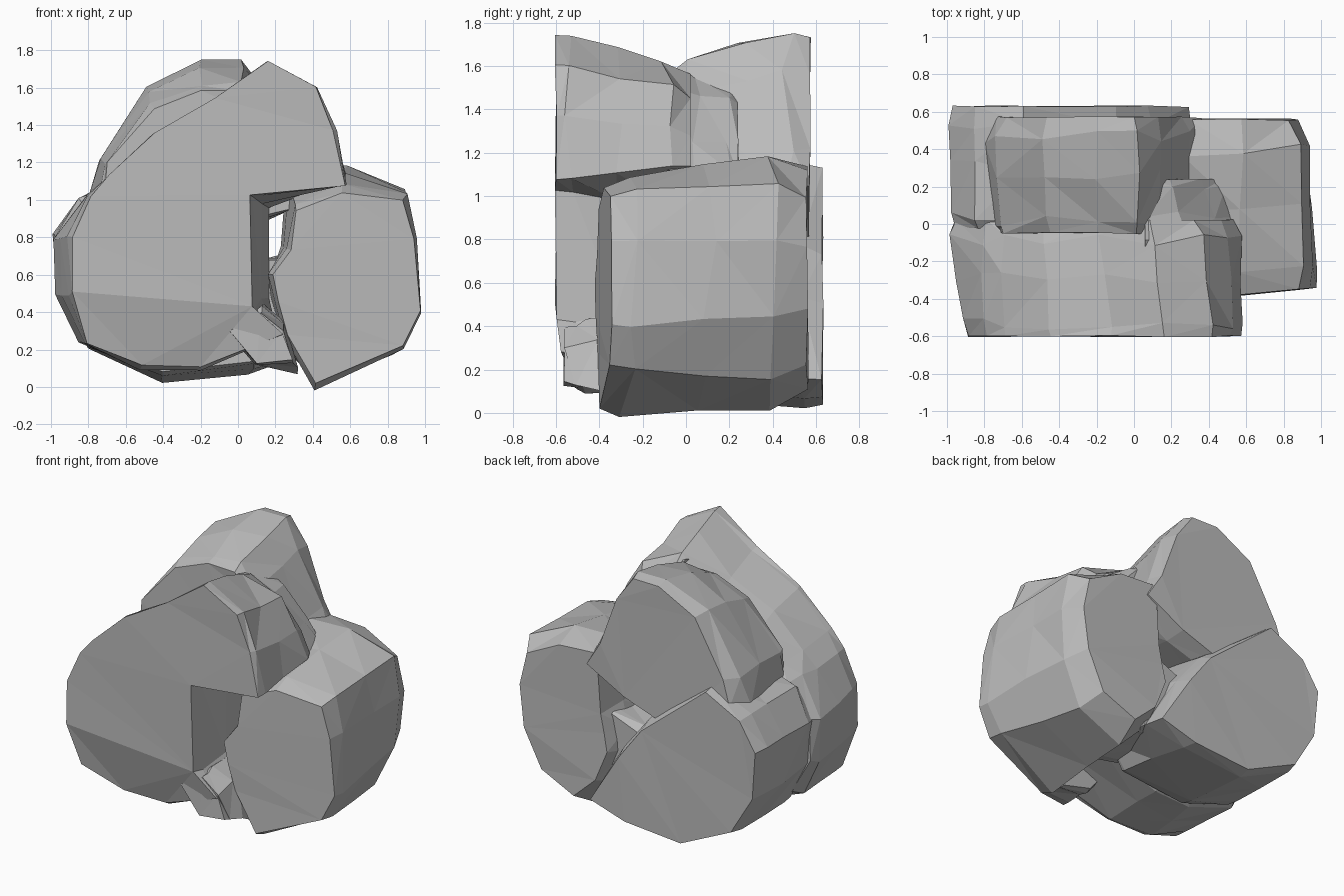
import bpy, bmesh, random

if "Cube" in bpy.data.objects:
    bpy.data.objects.remove(bpy.data.objects["Cube"], do_unlink=True)

random.seed(4)

stone = bpy.data.materials.new("plain grey")
stone.use_nodes = True
grey = (0.5, 0.5, 0.5, 1)
stone.diffuse_color = grey
stone.node_tree.nodes["Principled BSDF"].inputs["Base Color"].default_value = grey


def lump(name, front, back, y_front, y_back, rims=(.96, .95), lean=0.0, tuck=0.0):
    """Loft a rough roll along y between two xz outlines, with worn rims.
    lean slants the front face sideways, tuck pulls its foot backwards."""
    bm = bmesh.new()
    mid_x = sum(p[0] for p in front) / len(front)
    mid_z = sum(p[1] for p in front) / len(front)
    rings = []
    for t, size in ((0, rims[0]), (.1, 1), (.5, 1), (.83, 1), (1, rims[1])):
        wobble = .012 if 0 < t < 1 else .002
        ring = []
        for (ax, az), (bx, bz) in zip(front, back):
            x, z = ax + (bx - ax) * t, az + (bz - az) * t
            x, z = mid_x + (x - mid_x) * size, mid_z + (z - mid_z) * size
            y = y_front + (y_back - y_front) * t
            y += (lean * (x - mid_x) + tuck * max(0, .35 - z)) * (1 - t)
            ring.append(bm.verts.new((x + random.uniform(-wobble, wobble),
                                      y + random.uniform(-wobble, wobble) * 3,
                                      z + random.uniform(-wobble, wobble))))
        rings.append(ring)
    n = len(front)
    for a, b in zip(rings, rings[1:]):
        for i in range(n):
            k = (i + 1) % n
            bm.faces.new((a[i], a[k], b[k], b[i]))
    bm.faces.new(rings[0])
    bm.faces.new(rings[-1])
    bm.normal_update()
    bmesh.ops.triangulate(bm, faces=bm.faces[:])
    bmesh.ops.recalc_face_normals(bm, faces=bm.faces[:])
    mesh = bpy.data.meshes.new(name)
    bm.to_mesh(mesh)
    bm.free()
    mesh.materials.append(stone)
    obj = bpy.data.objects.new(name, mesh)
    bpy.context.collection.objects.link(obj)


# Large front lump, notched on its right side
lump("front_lump",
     [(.17, 1.76), (.43, 1.62), (.52, 1.38), (.59, 1.08), (.07, 1.03), (.08, .42),
      (.25, .27), (-.2, .09), (-.52, .1), (-.82, .22), (-.9, .5), (-.9, .8),
      (-.8, 1.02), (-.7, 1.14), (-.45, 1.37), (-.12, 1.56)],
     [(.1, 1.6), (.35, 1.48), (.5, 1.3), (.57, 1.15), (.18, .95), (.17, .5),
      (.2, .25), (-.2, .12), (-.5, .12), (-.85, .24), (-1, .5), (-.99, .8),
      (-.82, 1.02), (-.7, 1.08), (-.5, 1.22), (-.2, 1.36)],
     -.6, .02, rims=(.98, .95), tuck=.4)

# Filled saddle joining the front lump to the rear upper roll
lump("saddle",
     [(.05, 1.6), (.3, 1.5), (.5, 1.25), (.55, 1.12), (.1, 1)],
     [(.05, 1.5), (.18, 1.43), (.36, 1.25), (.48, 1.1), (.1, 1)],
     -.12, .24)

# Rear lower roll
lump("rear_lower_lump",
     [(-.6, 1.08), (-.1, .9), (.12, .65), (.2, .3), (.1, .12), (-.4, .06),
      (-.8, .2), (-.95, .5), (-.98, .8), (-.85, 1)],
     [(-.6, 1.16), (-.08, .74), (.1, .5), (.33, .13), (.05, .05), (-.4, .01),
      (-.8, .2), (-.97, .48), (-1, .82), (-.87, 1.02)],
     -.02, .63)

# Rear upper roll, rising towards the back
lump("rear_upper_lump",
     [(-.72, 1.2), (-.46, 1.5), (-.2, 1.6), (.02, 1.6), (.14, 1.45), (.26, 1.16),
      (.34, .95), (.12, .9), (-.3, .75), (-.74, .98)],
     [(-.74, 1.22), (-.5, 1.63), (-.2, 1.79), (.02, 1.79), (.16, 1.6),
      (.3, 1.22), (.42, 1.03), (.1, .86), (-.3, .72), (-.8, 1.02)],
     -.05, .57, rims=(.96, .9))

# Side roll standing beside the notch
lump("side_lump",
     [(.41, -.01), (.9, .2), (1, .4), (.96, .8), (.9, 1.02), (.56, 1.06),
      (.3, .96), (.27, .74), (.17, .6), (.2, .45), (.25, .26)],
     [(.45, .02), (.75, .15), (.9, .46), (.94, .8), (.88, 1.07), (.58, 1.22),
      (.24, 1.24), (.21, .75), (.18, .6), (.15, .45), (.25, .2)],
     -.385, .56, rims=(.95, .84), lean=.1)

# Rubble bridging the side roll and the rear lower roll beneath the opening
lump("rear_bridge",
     [(.0, .7), (.3, .68), (.38, .4), (.3, .15), (.05, .2)],
     [(.0, .62), (.32, .75), (.38, .4), (.32, .15), (.05, .2)],
     -.05, .47)

# Small broken toe under the notch
lump("notch_toe",
     [(-.05, .3), (.12, .4), (.24, .3), (.3, .14), (.1, .12)],
     [(-.05, .3), (.14, .45), (.24, .36), (.33, .06), (.1, .12)],
     -.56, -.3)
